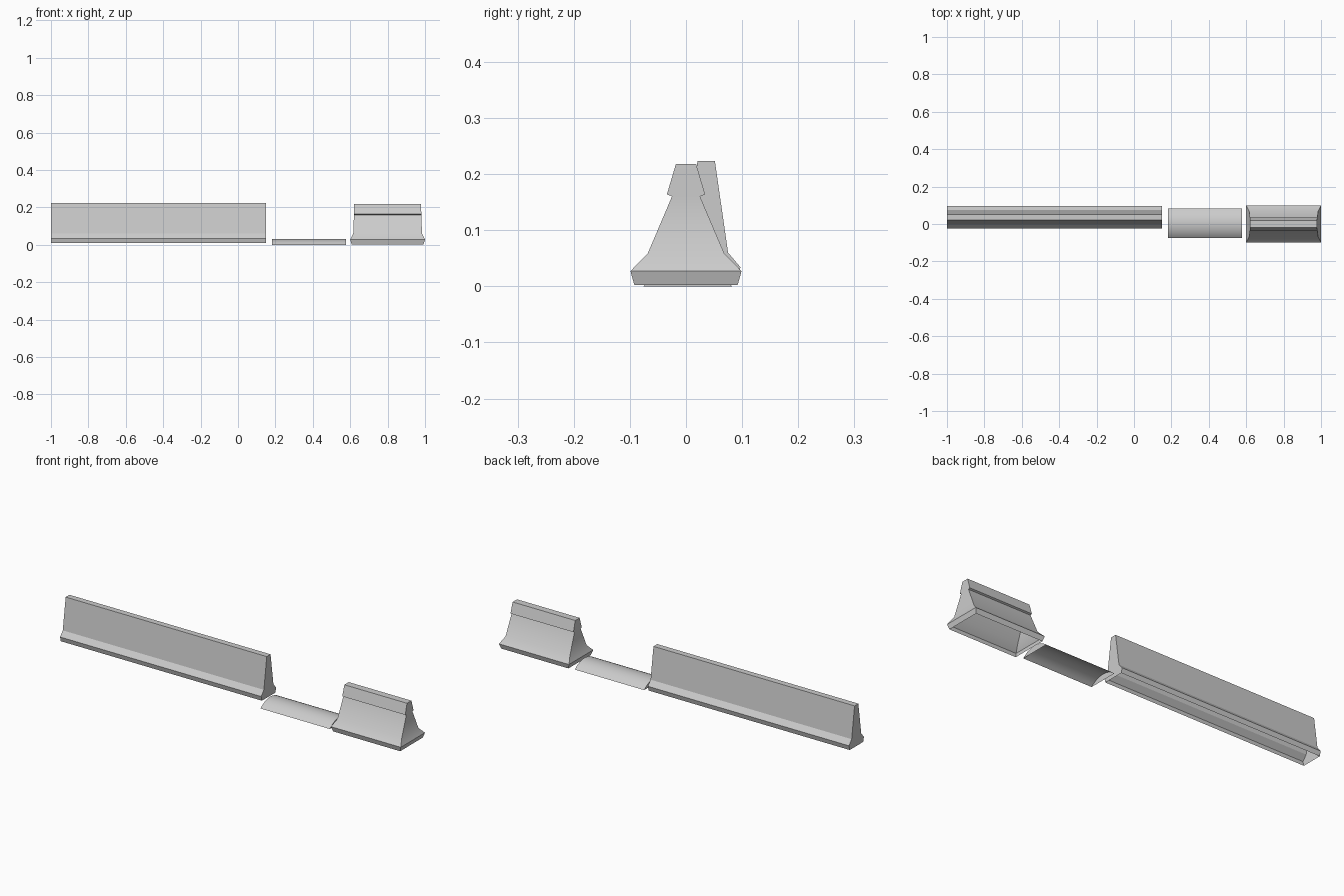
import bpy, bmesh, math

if "Cube" in bpy.data.objects:
    bpy.data.objects.remove(bpy.data.objects["Cube"])


def shell(name, x_mid, y_mid, rings, angle=30):
    """Open-bottomed hollow shell lofted from rectangular rings (half_x, half_y, z)."""
    bm = bmesh.new()
    loops = []
    for hx, hy, z in rings:
        loops.append([bm.verts.new((x_mid + sx * hx, y_mid + sy * hy, z))
                      for sx, sy in ((-1, -1), (1, -1), (1, 1), (-1, 1))])
    for lower, upper in zip(loops, loops[1:]):
        for i in range(4):
            j = (i + 1) % 4
            bm.faces.new((lower[i], lower[j], upper[j], upper[i]))
    bm.faces.new(loops[-1])
    mesh = bpy.data.meshes.new(name)
    bm.to_mesh(mesh)
    bm.free()
    obj = bpy.data.objects.new(name, mesh)
    bpy.context.collection.objects.link(obj)
    bpy.ops.object.select_all(action='DESELECT')
    obj.select_set(True)
    bpy.context.view_layer.objects.active = obj
    bpy.ops.object.shade_smooth_by_angle(angle=math.radians(angle))
    return obj


# Long barrier wall with flared foot
shell("long_barrier", -0.425, 0.036, [
    (0.575, 0.055, 0.010),
    (0.575, 0.061, 0.034),
    (0.575, 0.039, 0.060),
    (0.575, 0.0155, 0.223),
])

# Low rounded connecting bump: an arc of a circle with closed ends
half, rise = 0.079, 0.031
radius = (half ** 2 + rise ** 2) / (2 * rise)
sweep = math.asin(half / radius)
steps = 6
arc = []
for i in range(steps):
    a = sweep * (1 - i / (steps - 0.5))
    arc.append((0.198, radius * math.sin(a), radius * math.cos(a) - radius + rise))
shell("low_bump", 0.38, 0.003, arc)

# Short end barrier with overhanging cap and foot flared on all sides
shell("end_barrier", 0.8, 0.0, [
    (0.192, 0.092, 0.002),
    (0.200, 0.099, 0.027),
    (0.184, 0.068, 0.059),
    (0.180, 0.025, 0.160),
    (0.180, 0.034, 0.164),
    (0.179, 0.018, 0.218),
])
